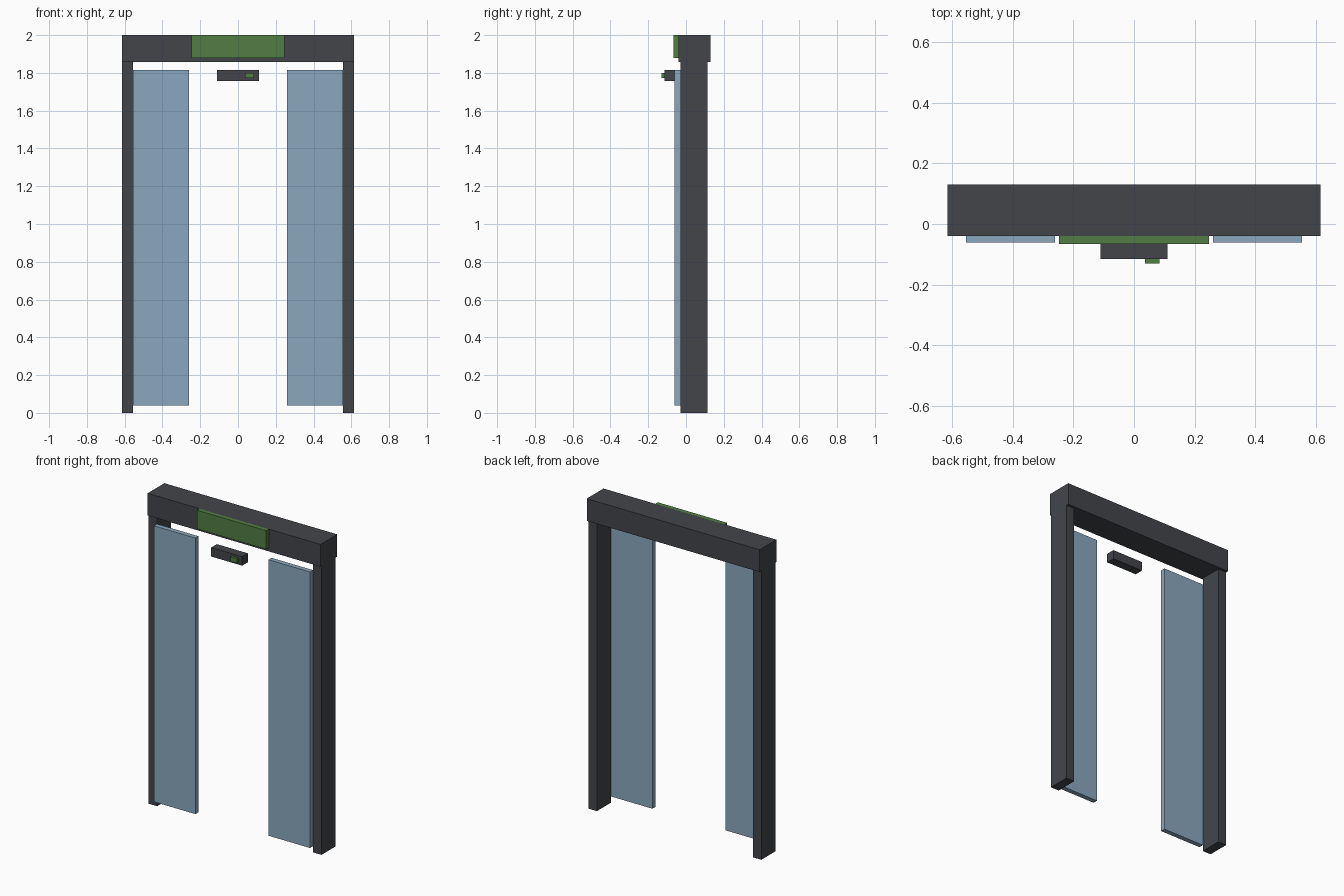
import bpy
import bmesh
from mathutils import Vector

if "Cube" in bpy.data.objects:
    bpy.data.objects.remove(bpy.data.objects["Cube"])


def material(name, rgb):
    mat = bpy.data.materials.new(name)
    mat.diffuse_color = (*rgb, 1.0)
    mat.use_nodes = True
    mat.node_tree.nodes["Principled BSDF"].inputs["Base Color"].default_value = mat.diffuse_color
    return mat


DARK = material("dark_grey_metal", (0.0545, 0.0595, 0.0685))
GREEN = material("green_panel", (0.084, 0.205, 0.058))
GLASS = material("pale_blue_glass", (0.254, 0.392, 0.515))


def box(name, x, y, z, mat):
    """Flat-sided box from (min, max) ranges on each axis."""
    bm = bmesh.new()
    bmesh.ops.create_cube(bm, size=1.0)
    for v in bm.verts:
        v.co = Vector([(lo + hi) / 2 + c * (hi - lo)
                       for c, (lo, hi) in zip(v.co, (x, y, z))])
    mesh = bpy.data.meshes.new(name)
    bm.to_mesh(mesh)
    bm.free()
    mesh.materials.append(mat)
    obj = bpy.data.objects.new(name, mesh)
    bpy.context.collection.objects.link(obj)
    return obj


# Frame: header beam over two posts, with a sliding glass panel beside each post
box("header", (-0.615, 0.615), (-0.04, 0.13), (1.857, 2.0), DARK)
for side, s in (("left", -1), ("right", 1)):
    box(side + "_post", sorted((s * 0.555, s * 0.615)), (-0.03, 0.113), (0, 1.857), DARK)
    box(side + "_door", sorted((s * 0.26, s * 0.555)), (-0.061, -0.03), (0.04, 1.815), GLASS)

# Sign panel on the header
box("sign", (-0.247, 0.247), (-0.066, -0.04), (1.88, 2.0), GREEN)

# Motion sensor with its indicator light
box("sensor", (-0.11, 0.11), (-0.115, -0.058), (1.757, 1.815), DARK)
box("sensor_light", (0.037, 0.085), (-0.13, -0.115), (1.772, 1.80), GREEN)
